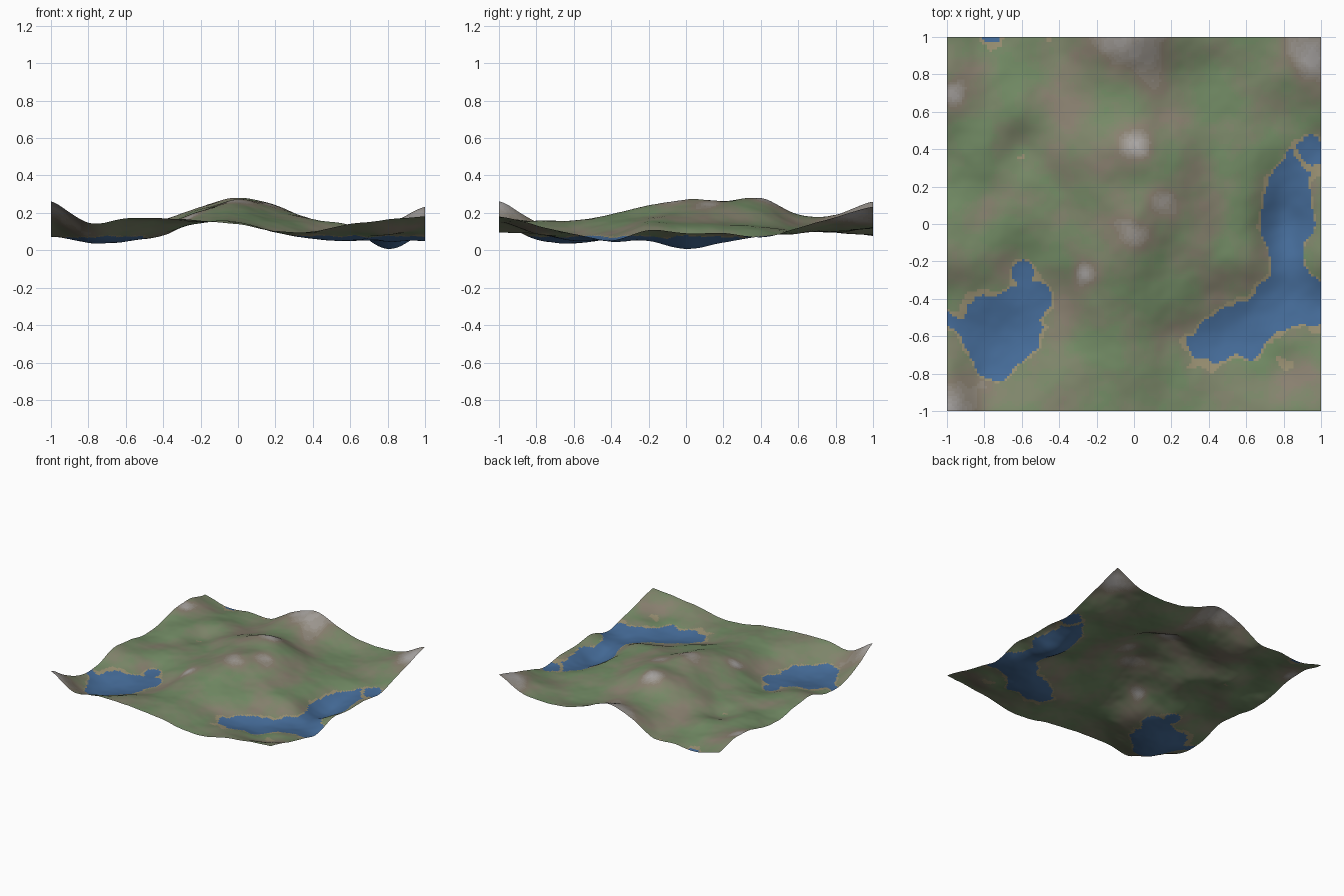
import bpy, math
from mathutils import Vector, noise

if "Cube" in bpy.data.objects:
    bpy.data.objects.remove(bpy.data.objects["Cube"])

N = 150          # cells per side of the terrain sheet
WATER = 0.072    # height under which the ground is painted as lake

# Spot heights (hundredths of a unit) every 0.2 units, back row first
SPOTS = [
    [13, 8, 9, 9, 20, 26, 19, 13, 12, 14, 23],
    [17, 12, 11, 10, 16, 19, 14, 10, 10, 14, 18],
    [16, 13, 14, 13, 17, 19, 14, 11, 10, 9, 12],
    [11, 14, 9, 16, 23, 28, 22, 14, 12, 8, 7],
    [10, 11, 12, 14, 22, 26, 24, 16, 12, 4, 9],
    [13, 12, 12, 14, 21, 27, 22, 16, 12, 0.5, 9],
    [14, 12, 7, 13, 21, 24, 18, 16, 13, 5, 11],
    [8, 7, 6, 8, 18, 19, 15, 10, 7, 5, 5],
    [8, 4, 5, 9, 15, 15, 10, 6, 5, 8, 9],
    [15, 6, 9, 15, 15, 15, 10, 9, 10, 9, 13],
    [26, 15, 17, 17, 16, 14, 10, 10, 14, 16, 18],
]
# Bare rock patches: x, y, radius
ROCKS = [(-0.04, 0.96, 0.18), (0, 0.42, 0.09), (0.14, 0.12, 0.1), (0.03, -0.06, 0.09),
         (-0.27, -0.26, 0.06), (-1, -1, 0.14), (0.97, 0.87, 0.15), (-0.97, 0.7, 0.07)]


def spline(p, t):
    a, b, c, d = p
    return b + 0.5 * t * (c - a + t * (2*a - 5*b + 4*c - d + t * (3*(b - c) + d - a)))


def sample(row, f):
    i = min(int(f), 9)
    return spline([row[min(max(i + k, 0), 10)] for k in (-1, 0, 1, 2)], f - i)


def fbm(x, y, freq, seed, octaves=3):
    return sum(noise.noise(Vector((x * freq * 2**k, y * freq * 2**k, seed))) / 2**k
               for k in range(octaves))


def height(x, y):
    fx, fy = (x + 1) * 5, (1 - y) * 5
    column = [sample(row, fx) for row in SPOTS]
    return max(0, sample(column, fy) / 100 + 0.007 * fbm(x, y, 4, 4.2))


# Terrain sheet
coords = [(2 * i / N - 1, 2 * j / N - 1) for j in range(N + 1) for i in range(N + 1)]
verts = [(x, y, height(x, y)) for x, y in coords]
W = N + 1
faces = [(j*W + i, j*W + i + 1, (j+1)*W + i + 1, (j+1)*W + i)
         for j in range(N) for i in range(N)]
mesh = bpy.data.meshes.new("terrain")
mesh.from_pydata(verts, [], faces)
mesh.update()
terrain = bpy.data.objects.new("terrain", mesh)
bpy.context.collection.objects.link(terrain)


# Ground colours: lake, sand, then a blended run from grass to earth to rock
def add_colour(name, rgb):
    mat = bpy.data.materials.new(name)
    mat.diffuse_color = (*rgb, 1)
    mat.use_nodes = True
    mat.node_tree.nodes["Principled BSDF"].inputs["Base Color"].default_value = mat.diffuse_color
    mesh.materials.append(mat)


grass, earth, rock = (Vector(c) for c in
                      ((0.17, 0.26, 0.13), (0.25, 0.215, 0.16), (0.42, 0.4, 0.39)))
add_colour("lake", (0.06, 0.15, 0.32))
add_colour("sand", (0.32, 0.28, 0.17))
STEPS = 6
for k in range(STEPS):
    add_colour("grass_to_earth_%d" % k, grass.lerp(earth, k / STEPS))
for k in range(STEPS + 1):
    add_colour("earth_to_rock_%d" % k, earth.lerp(rock, k / STEPS))

for p in mesh.polygons:
    x, y, z = p.center
    z += 0.012 * fbm(x, y, 7, 2.7)      # ragged shoreline
    p.use_smooth = True
    if z < WATER:
        p.material_index = 0
    elif z < WATER + 0.004 + 0.015 * max(0, fbm(x, y, 4, 6.3)):
        p.material_index = 1
    else:
        slope = math.hypot(p.normal.x, p.normal.y)
        wear = 0.2 + 0.9 * slope + 0.8 * fbm(x, y, 4, 9.1)
        bare = sum(math.exp(-((x - a)**2 + (y - b)**2) / r**2) for a, b, r in ROCKS)
        t = min(max(wear, 0), 1.1) + 1.5 * bare
        p.material_index = 2 + min(int(t * STEPS), 2 * STEPS)
